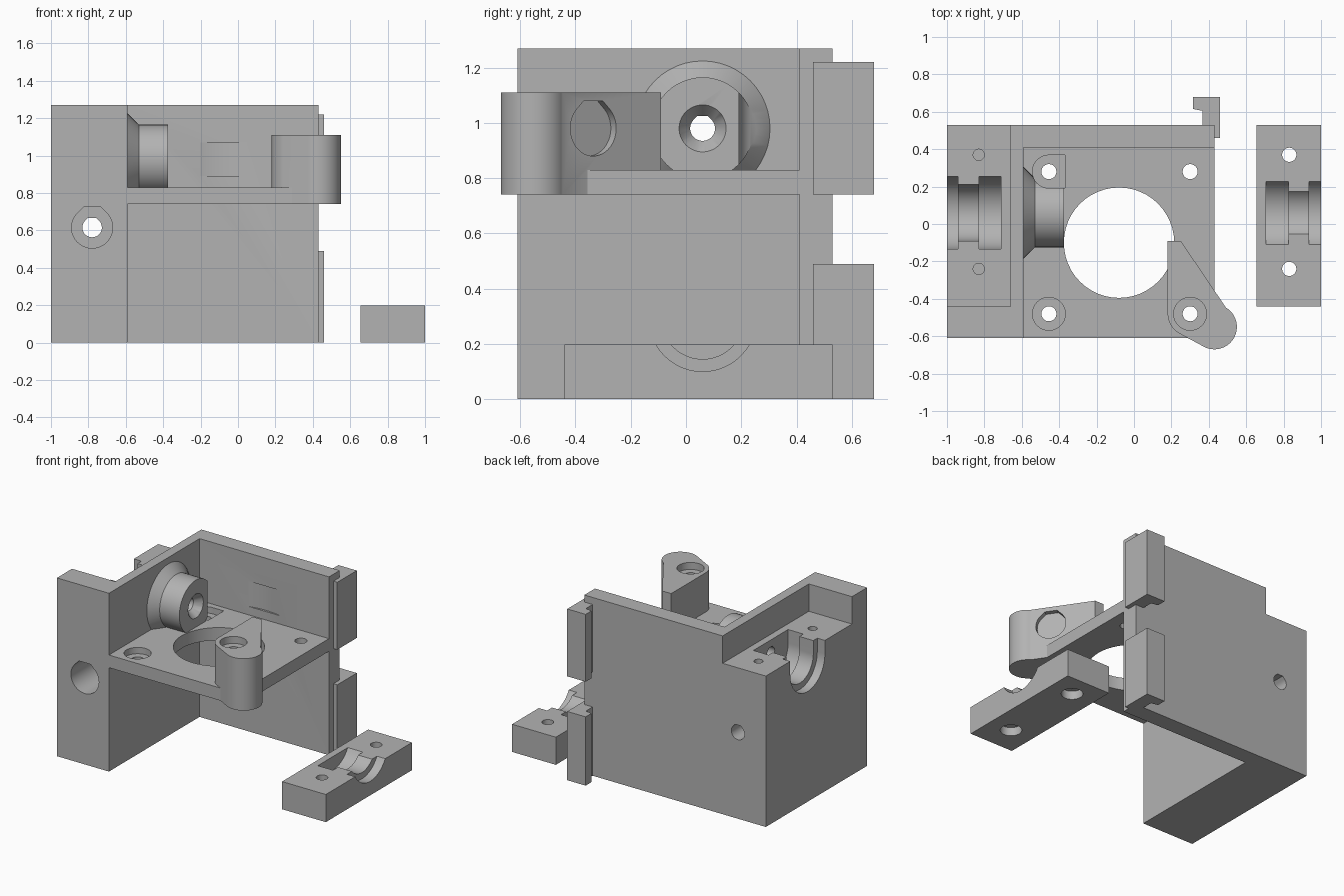
import bpy, bmesh
from math import sin, cos, radians, sqrt
from mathutils import Matrix, Vector

cube = bpy.data.objects.get("Cube")
if cube:
    bpy.data.objects.remove(cube, do_unlink=True)

grey = bpy.data.materials.new("grey_plastic")
grey.use_nodes = True
grey.diffuse_color = (0.45, 0.45, 0.45, 1)
grey.node_tree.nodes["Principled BSDF"].inputs["Base Color"].default_value = (0.45, 0.45, 0.45, 1)


def frame(origin, direction):
    """Local z along a horizontal direction, local y pointing up."""
    z = Vector(direction).normalized()
    y = Vector((0, 0, 1))
    x = y.cross(z)
    return Matrix.Translation(origin) @ Matrix((x, y, z)).transposed().to_4x4()


def arc(cx, cy, r, start, end, steps=48):
    angles = [radians(start + (end - start) * i / steps) for i in range(steps + 1)]
    return [(cx + r * cos(a), cy + r * sin(a)) for a in angles]


def circle(r, cx=0, cy=0):
    return arc(cx, cy, r, 0, 360)[:-1]


def teardrop(r):
    """Circle with a flat-topped 45 degree roof."""
    k = r * (sqrt(2) - 1)
    return arc(0, 0, r, 135, 405) + [(k, r), (-k, r)]


def trough(r):
    """Half circle with straight walls rising from it."""
    return arc(0, 0, r, 180, 360) + [(r, 0.3), (-r, 0.3)]


def solid(name, profile, rings, matrix=Matrix()):
    """Loft a profile through (depth, scale) rings."""
    bm = bmesh.new()
    loops = [[bm.verts.new((x * s, y * s, d)) for x, y in profile] for d, s in rings]
    n = len(profile)
    for a, b in zip(loops, loops[1:]):
        for i in range(n):
            j = (i + 1) % n
            bm.faces.new((a[i], a[j], b[j], b[i]))
    bm.faces.new(loops[0])
    bm.faces.new(loops[-1])
    bmesh.ops.transform(bm, matrix=matrix, verts=bm.verts)
    bmesh.ops.recalc_face_normals(bm, faces=bm.faces)
    mesh = bpy.data.meshes.new(name)
    bm.to_mesh(mesh)
    bm.free()
    mesh.materials.append(grey)
    ob = bpy.data.objects.new(name, mesh)
    bpy.context.collection.objects.link(ob)
    return ob


def upright(name, profile, z0, z1):
    return solid(name, profile, [(z0, 1), (z1, 1)])


def box(name, x0, x1, y0, y1, z0, z1):
    return upright(name, [(x0, y0), (x1, y0), (x1, y1), (x0, y1)], z0, z1)


def along_x(profile, x0, x1, z):
    return solid("cutter", profile, [(0, 1), (x1 - x0, 1)], frame((x0, AXIS_Y, z), (1, 0, 0)))


def along_y(profile, y0, y1, x, z):
    return solid("cutter", profile, [(0, 1), (y1 - y0, 1)], frame((x, y0, z), (0, 1, 0)))


def activate(ob):
    bpy.ops.object.select_all(action='DESELECT')
    ob.select_set(True)
    bpy.context.view_layer.objects.active = ob


def cut(ob, *cutters):
    activate(ob)
    for c in cutters:
        c.hide_render = True
        mod = ob.modifiers.new("cut", 'BOOLEAN')
        mod.operation, mod.solver, mod.object = 'DIFFERENCE', 'EXACT', c
        bpy.ops.object.modifier_apply(modifier=mod.name)
        bpy.data.objects.remove(c, do_unlink=True)


def hole(x, y, r, z0, z1):
    return upright("cutter", circle(r, x, y), z0, z1)


def bearing_seat(shape, x0, z):
    """Stepped bearing bore; x0 is the outer left end."""
    return [along_x(shape(0.15), x0 - 0.05, x0 + 0.25, z),
            along_x(shape(0.195), x0 - 0.05, x0 + 0.06, z),
            along_x(shape(0.195), x0 + 0.17, x0 + 0.29, z)]


AXIS_Y, AXIS_Z = 0.06, 0.98
SHELF, SHELF_TOP = 0.74, 0.83

# Thick side column with clamp notch, bearing seat and long bolt bore
column = box("side_column", -1, -0.59, -0.61, 0.53, 0, 1.27)
cut(column,
    box("cutter", -1.1, -0.66, -0.44, 0.6, 1.075, 1.4),
    *bearing_seat(trough, -1, AXIS_Z),
    along_x(teardrop(0.045), -0.75, -0.5, AXIS_Z),
    along_y(teardrop(0.11), -0.7, 0.3, -0.78, 0.615),
    along_y(teardrop(0.052), 0.2, 0.6, -0.78, 0.615),
    *[hole(-0.83, y, 0.03, 0.8, 1.2) for y in (0.37, -0.24)])

# Back wall with a shallow curved clearance
wall = box("back_wall", -0.59, 0.43, 0.41, 0.53, 0, 1.27)
cut(wall, upright("cutter", arc(-0.08, -0.10, 0.525, 0, 360, 160)[:-1], 0.89, 1.07))

# Motor shelf with centre opening and four screw holes
shelf = box("motor_shelf", -0.59, 0.43, -0.61, 0.41, SHELF, SHELF_TOP)
screws = [(x, y) for x in (-0.455, 0.30) for y in (-0.48, 0.28)]


def access_slot():
    """Round-ended screw recess that also clears the boss."""
    cx, cy, r = -0.455, 0.28, 0.088
    return upright("cutter", arc(cx, cy, r, 90, 270) + [(-0.37, cy - r), (-0.37, cy + r)], 0.785, 1.4)


cut(shelf, hole(-0.08, -0.10, 0.295, 0.6, 1),
    *[hole(x, y, 0.04, 0.6, 1) for x, y in screws],
    hole(-0.455, -0.48, 0.088, 0.785, 1), access_slot())

# Flared boss around the shaft hole
boss = solid("shaft_boss", circle(0.185), [(0, 1.32), (0.06, 1), (0.215, 1)],
             frame((-0.59, AXIS_Y, AXIS_Z), (1, 0, 0)))
cut(boss, box("cutter", -0.8, 0, -0.5, 0.6, 0.5, SHELF_TOP),
    access_slot(),
    along_x(teardrop(0.045), -0.7, -0.3, AXIS_Z),
    solid("cutter", circle(0.045), [(0, 1), (0.05, 1.89), (0.06, 2.07)],
          frame((-0.425, AXIS_Y, AXIS_Z), (1, 0, 0))))

# Corner arm standing on the shelf, with a shallow round pocket
outline = ([(0.18, -0.09)] + arc(0.30, -0.48, 0.12, 180, 241.7, 16)
           + arc(0.43, -0.55, 0.12, 241.7, 419, 40) + [(0.25, -0.09)])
arm = upright("corner_arm", outline, SHELF, 1.11)
normal = Vector((0.827, 0.563, 0))
pocket_start = Vector((0.417, -0.335, AXIS_Z)) - normal * 0.035
cut(arm, box("cutter", -0.59, 0.43, -0.61, 0.41, 0.6, SHELF_TOP),
    hole(0.30, -0.48, 0.088, 1.06, 1.2),
    hole(0.30, -0.48, 0.04, 0.6, 1.2),
    solid("cutter", teardrop(0.1), [(0, 1), (0.2, 1)], frame(pocket_start, normal)))

# Two hooked rails on the free end of the back wall
hook = [(0.43, 0.46), (0.46, 0.46), (0.46, 0.68), (0.315, 0.68),
        (0.315, 0.615), (0.365, 0.605), (0.365, 0.53), (0.43, 0.53)]
rails = [upright("lower_hook_rail", hook, 0, 0.49),
         upright("upper_hook_rail", hook, SHELF, 1.22)]

# Loose bearing clamp lying beside the body
clamp = box("bearing_clamp", 0.655, 1, -0.44, 0.53, 0, 0.197)
clamp_z = 0.295
cut(clamp, along_x(circle(0.15), 0.75, 1.05, clamp_z),
    along_x(circle(0.195), 0.705, 0.825, clamp_z),
    along_x(circle(0.195), 0.935, 1.05, clamp_z),
    *[hole(0.83, y, 0.038, -0.1, 0.3) for y in (0.37, -0.24)],
    *[hole(0.83, y, 0.07, -0.1, 0.06) for y in (0.37, -0.24)])

for ob in [column, wall, shelf, boss, arm, clamp] + rails:
    activate(ob)
    bpy.ops.object.shade_smooth_by_angle(angle=radians(30))
